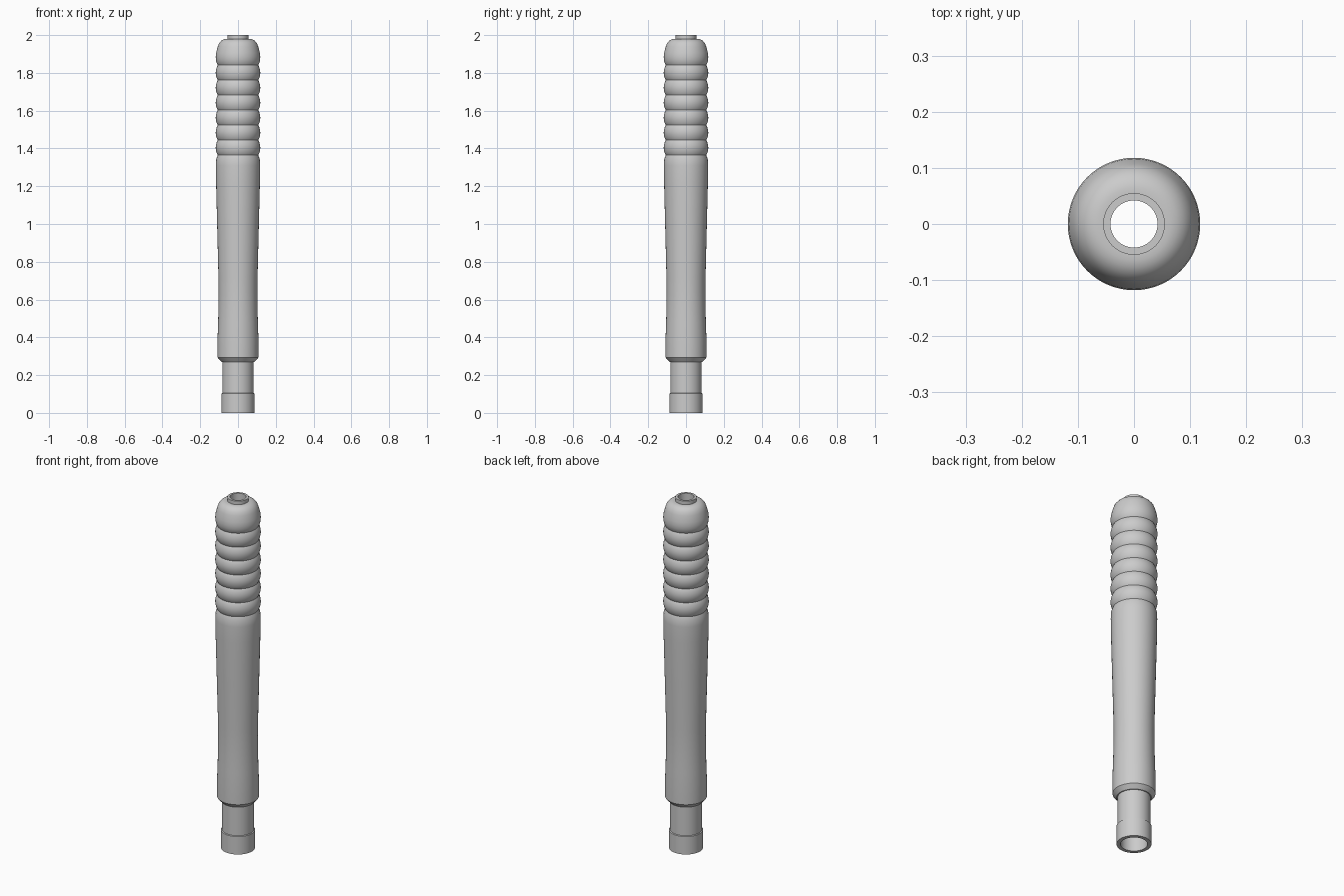
import bpy
import math

cube = bpy.data.objects.get("Cube")
if cube:
    bpy.data.objects.remove(cube, do_unlink=True)

SEGMENTS = 64

metal = bpy.data.materials.new("grey metal")
metal.use_nodes = True
grey = (0.6, 0.6, 0.6, 1)
metal.diffuse_color = grey
metal.node_tree.nodes["Principled BSDF"].inputs["Base Color"].default_value = grey


def lathe(name, profile):
    """Spin a closed (radius, height) profile around the z axis."""
    n = len(profile)
    verts, faces = [], []
    for s in range(SEGMENTS):
        a = math.tau * s / SEGMENTS
        verts += [(r * math.cos(a), r * math.sin(a), z) for r, z in profile]
        t = (s + 1) % SEGMENTS
        for i in range(n):
            j = (i + 1) % n
            faces.append((s * n + i, t * n + i, t * n + j, s * n + j))
    mesh = bpy.data.meshes.new(name)
    mesh.from_pydata(verts, [], faces)
    mesh.materials.append(metal)
    obj = bpy.data.objects.new(name, mesh)
    bpy.context.collection.objects.link(obj)
    bpy.ops.object.select_all(action='DESELECT')
    obj.select_set(True)
    bpy.context.view_layer.objects.active = obj
    bpy.ops.object.shade_smooth_by_angle(angle=math.radians(32))
    return obj


# Lower tube: end collar and stem
outline = [(0.088, 0), (0.088, 0.102), (0.083, 0.105), (0.083, 0.27)]

# Waisted grip with a chamfered lower end
outline += [(0.088, 0.27), (0.108, 0.293), (0.108, 0.40)]
outline += [(0.1055, 0.47), (0.1035, 0.55), (0.1025, 0.64), (0.1035, 0.72)]
outline += [(0.110, 0.98), (0.116, 1.22), (0.117, 1.31), (0.115, 1.345)]

# Row of rounded ribs between sharp grooves
first, pitch, ribs, steps = 1.365, 0.0793, 6, 10
for k in range(ribs):
    for i in range(steps):
        t = i / steps
        outline.append((0.107 + 0.011 * math.sin(math.pi * t) ** 0.8,
                        first + pitch * (k + t)))

# Domed cap and short mouth ring
outline += [(0.107, 1.841), (0.113, 1.852), (0.117, 1.868), (0.118, 1.885),
            (0.116, 1.905), (0.107, 1.940), (0.100, 1.957), (0.089, 1.970),
            (0.077, 1.977), (0.065, 1.980), (0.055, 1.980), (0.055, 2.0)]

# Stepped bore running through the whole length
bore = [(0.042, 2.0), (0.042, 1.90), (0.068, 1.86), (0.068, 0)]

lathe("handle_tube", outline + bore)
